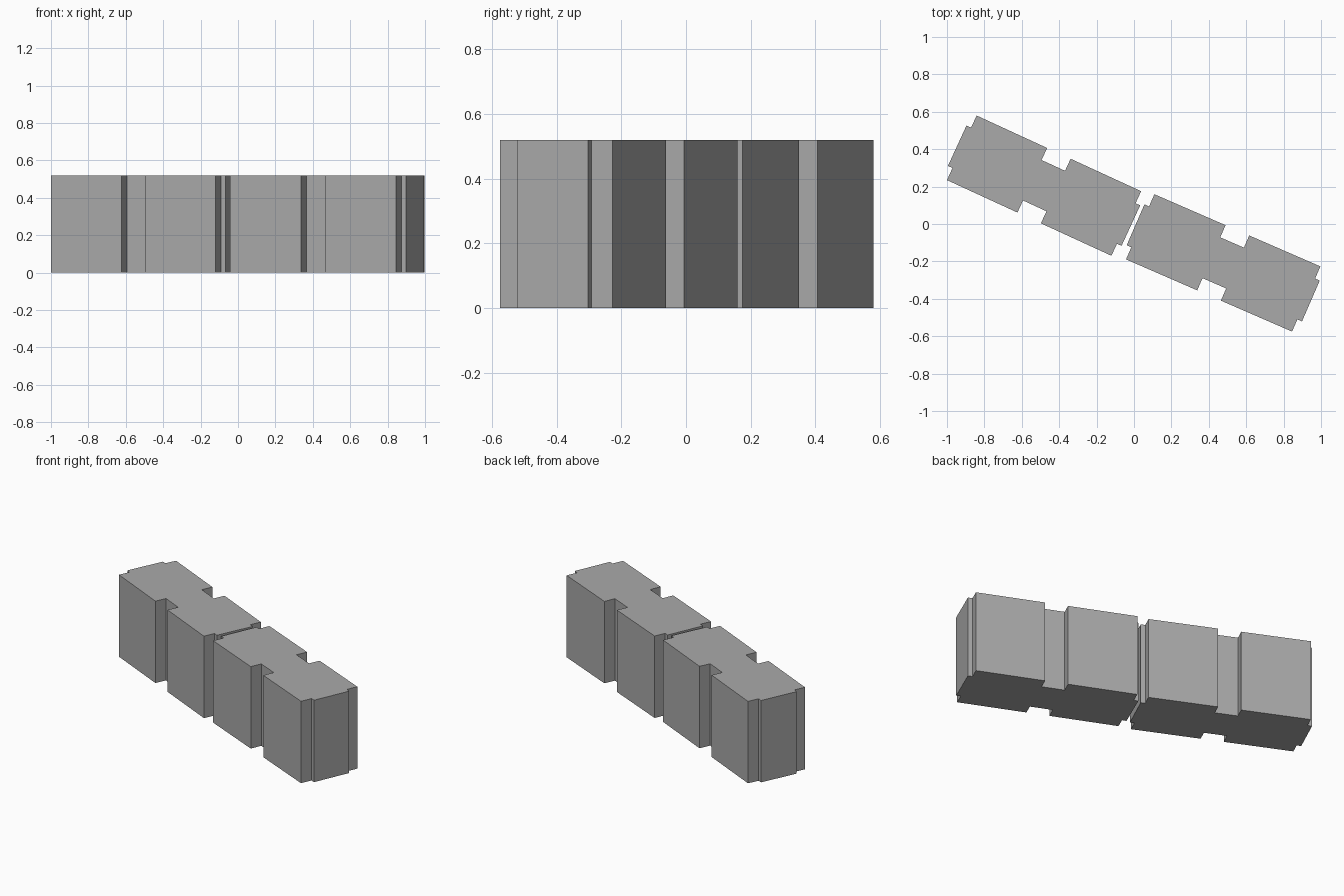
import bpy, bmesh, math
from mathutils import Vector

cube = bpy.data.objects.get("Cube")
if cube:
    bpy.data.objects.remove(cube, do_unlink=True)

HEIGHT = 0.52

# Single plain grey
grey = bpy.data.materials.new("concrete_grey")
grey.use_nodes = True
colour = (0.4, 0.4, 0.4, 1)
grey.diffuse_color = colour
grey.node_tree.nodes["Principled BSDF"].inputs["Base Color"].default_value = colour

# One quarter of the notched outline, mirrored to a full ring
quarter = [(0.511, 0.119), (0.484, 0.119), (0.484, 0.19), (0.069, 0.19), (0.069, 0.119)]
half = quarter + [(-x, y) for x, y in reversed(quarter)]
outline = half + [(x, -y) for x, y in reversed(half)]


def notched_block(name, location, degrees):
    """Extrude the outline upward and place it."""
    bm = bmesh.new()
    base = bm.faces.new([bm.verts.new((x, y, 0)) for x, y in outline])
    top = bmesh.ops.extrude_face_region(bm, geom=[base], use_keep_orig=True)
    verts = [g for g in top["geom"] if isinstance(g, bmesh.types.BMVert)]
    bmesh.ops.translate(bm, verts=verts, vec=Vector((0, 0, HEIGHT)))
    bmesh.ops.recalc_face_normals(bm, faces=bm.faces[:])
    mesh = bpy.data.meshes.new(name)
    bm.to_mesh(mesh)
    bm.free()
    mesh.materials.append(grey)
    obj = bpy.data.objects.new(name, mesh)
    obj.location = location
    obj.rotation_euler.z = math.radians(degrees)
    bpy.context.collection.objects.link(obj)


# Two blocks end to end, turned very slightly apart
notched_block("right_block", (-0.481, 0.205, 0), -24.7)
notched_block("left_block", (0.477, -0.208, 0), -23.5)
